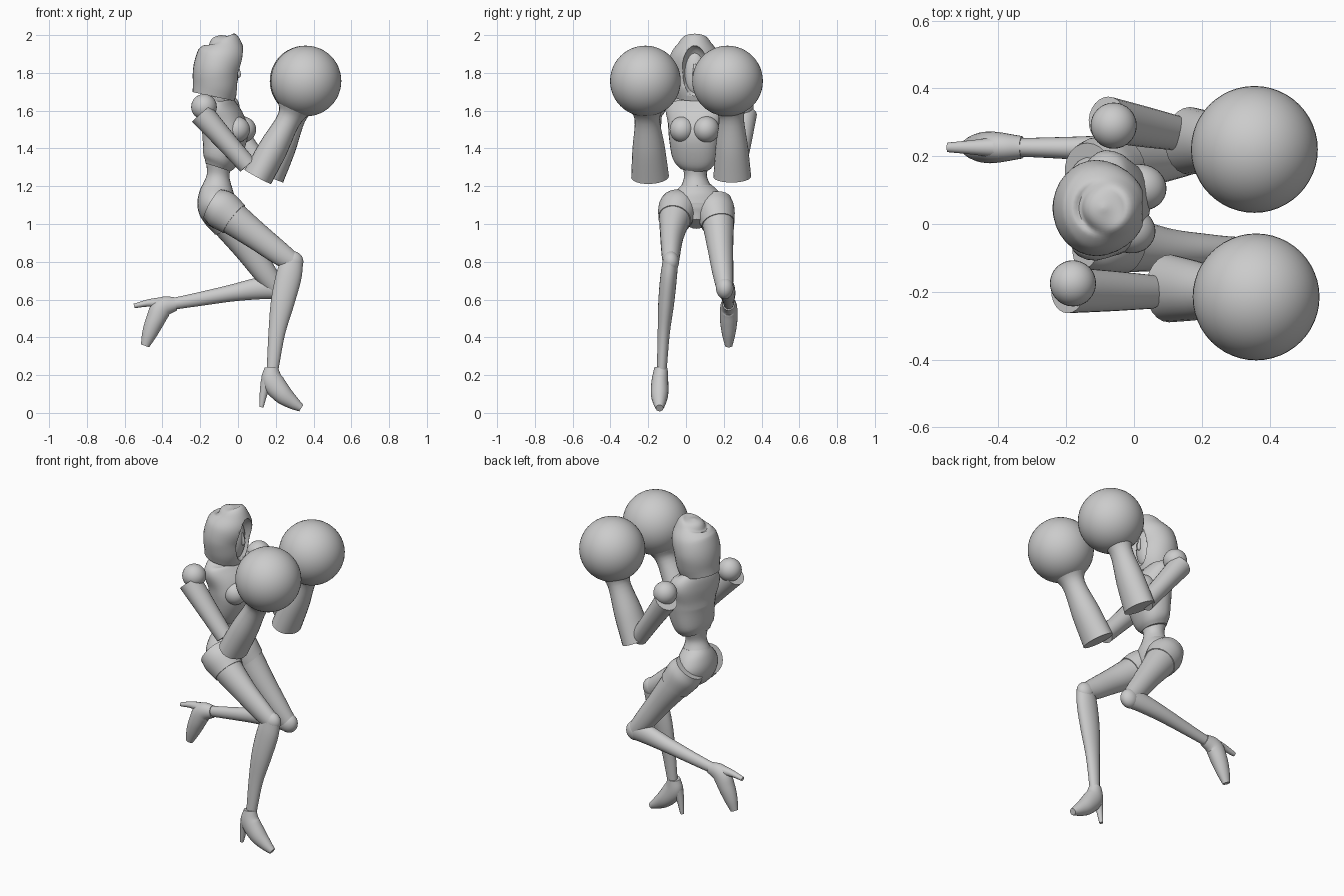
import bpy, bmesh, math
from mathutils import Vector, Matrix

if "Cube" in bpy.data.objects:
    bpy.data.objects.remove(bpy.data.objects["Cube"])

GREY = bpy.data.materials.new("plain grey")
GREY.use_nodes = True
GREY.diffuse_color = (0.6, 0.6, 0.6, 1)
GREY.node_tree.nodes["Principled BSDF"].inputs["Base Color"].default_value = GREY.diffuse_color


def finish(bm, name, angle=40):
    bmesh.ops.recalc_face_normals(bm, faces=bm.faces)
    mesh = bpy.data.meshes.new(name)
    bm.to_mesh(mesh)
    bm.free()
    mesh.materials.append(GREY)
    obj = bpy.data.objects.new(name, mesh)
    bpy.context.collection.objects.link(obj)
    bpy.ops.object.select_all(action='DESELECT')
    obj.select_set(True)
    bpy.context.view_layer.objects.active = obj
    bpy.ops.object.shade_smooth_by_angle(angle=math.radians(angle))
    return obj


def smooth_path(stations, steps):
    """Catmull-Rom through stations of (x, y, z, half width, half depth)."""
    pts = [Vector(s) for s in stations]
    pts = [2 * pts[0] - pts[1]] + pts + [2 * pts[-1] - pts[-2]]
    out = []
    for i in range(1, len(pts) - 2):
        p, q, r, s = pts[i - 1:i + 3]
        for k in range(steps):
            t = k / steps
            out.append(0.5 * (2 * q + (r - p) * t + (2 * p - 5 * q + 4 * r - s) * t * t
                              + (3 * q - p - 3 * r + s) * t ** 3))
    return out + [pts[-2]]


def loft(name, stations, side=(0, 1, 0), sides=24, steps=5, power=1.0):
    """Skin elliptical rings set square to a smooth path."""
    path = smooth_path(stations, steps)
    centres = [Vector(p[:3]) for p in path]
    bm = bmesh.new()
    rings = []
    for i, p in enumerate(path):
        t = (centres[min(i + 1, len(path) - 1)] - centres[max(i - 1, 0)]).normalized()
        u = Vector(side)
        u = (u - u.dot(t) * t).normalized()
        v = t.cross(u)
        ring = []
        for k in range(sides):
            a = math.tau * k / sides
            c, s = math.cos(a), math.sin(a)
            c, s = (math.copysign(abs(w) ** power, w) for w in (c, s))
            ring.append(bm.verts.new(centres[i] + u * c * max(p[3], 0.003) + v * s * max(p[4], 0.003)))
        rings.append(ring)
    for lower, upper in zip(rings, rings[1:]):
        for k in range(sides):
            j = (k + 1) % sides
            bm.faces.new((lower[k], lower[j], upper[j], upper[k]))
    bm.faces.new(rings[0][::-1])
    bm.faces.new(rings[-1])
    return finish(bm, name)


def ellipsoid(name, centre, radii, yaw=0, segments=32):
    bm = bmesh.new()
    place = Matrix.Translation(centre) @ Matrix.Rotation(yaw, 4, 'Z') @ Matrix.Diagonal((*radii, 1))
    bmesh.ops.create_uvsphere(bm, u_segments=segments, v_segments=segments // 2, radius=1, matrix=place)
    return finish(bm, name)


# Hooded head with a hollow face opening
MID = 0.047
hood = loft("hood", [
    (-.13, MID, 1.675, .11, .113), (-.117, MID, 1.74, .13, .123), (-.11, MID, 1.82, .142, .127),
    (-.085, MID, 1.90, .128, .125), (-.08, MID, 1.955, .09, .098), (-.09, MID, 1.985, .055, .06),
    (-.092, MID, 2.0, .004, .004)], sides=32)
cutter = ellipsoid("face_cutter", (.035, MID, 1.80), (.085, .072, .145))
cutter.hide_render = True
cut = hood.modifiers.new("face opening", 'BOOLEAN')
cut.operation = 'DIFFERENCE'
cut.object = cutter
bpy.context.view_layer.objects.active = hood
bpy.ops.object.modifier_apply(modifier=cut.name)
bpy.data.objects.remove(cutter)
ellipsoid("face", (-.06, MID, 1.80), (.062, .066, .13))
loft("nose", [(-.005, MID, 1.85, .006, .006), (.004, MID, 1.79, .012, .012), (-.004, MID, 1.775, .004, .004)],
     sides=10, steps=3)
loft("neck", [(-.10, .05, 1.62, .06, .055), (-.08, .05, 1.70, .042, .042), (-.08, .05, 1.78, .045, .045)])

# Torso, turned slightly towards the front
TWIST = (.25, .97, 0)
YAW = math.atan2(-TWIST[0], TWIST[1])
loft("ribcage", [
    (-.105, .05, 1.30, .085, .068), (-.09, .05, 1.35, .122, .092), (-.07, .05, 1.46, .14, .115),
    (-.075, .052, 1.53, .148, .112), (-.10, .055, 1.61, .165, .09), (-.11, .055, 1.66, .14, .07),
    (-.10, .05, 1.69, .06, .05)], side=TWIST, sides=28, power=.85)
for name, offset in (("front_bust", -.065), ("back_bust", .065)):
    ellipsoid(name, (.005 + offset * TWIST[0], .045 + offset * TWIST[1], 1.50), (.075, .068, .07), YAW)
loft("waist", [
    (-.10, .05, 1.33, .08, .07), (-.105, .05, 1.26, .06, .06), (-.11, .052, 1.20, .08, .078),
    (-.115, .055, 1.15, .11, .09)])
loft("pelvis", [
    (-.108, .053, 1.21, .075, .075), (-.113, .055, 1.16, .125, .093), (-.115, .055, 1.10, .15, .10),
    (-.10, .055, 1.05, .12, .09), (-.075, .055, 1.0, .045, .055)])

# Arms: shoulder, upper arm, flared forearm and ball glove
arms = {
    "front": ((-.18, -.175, 1.62), (-.195, -.195, 1.585), (.05, -.20, 1.31),
              (.105, -.19, 1.25), (.27, -.205, 1.555), (.36, -.215, 1.757)),
    "back": ((-.06, .29, 1.62), (-.08, .308, 1.585), (.14, .265, 1.28),
             (.165, .245, 1.25), (.295, .24, 1.565), (.355, .22, 1.757)),
}
for name, (shoulder, top, elbow, cuff, wrist, fist) in arms.items():
    ellipsoid(name + "_shoulder", shoulder, (.068,) * 3)
    middle = Vector(top).lerp(Vector(elbow), .5)
    loft(name + "_upper_arm", [(*top, .068, .066), (*middle, .06, .056), (*elbow, .05, .05)], steps=4)
    middle = Vector(cuff).lerp(Vector(wrist), .5)
    flare = Vector(wrist).lerp(Vector(fist), .35)
    loft(name + "_forearm", [(*cuff, .10, .08), (*middle, .086, .077), (*wrist, .067, .064),
                             (*flare, .10, .10)])
    ellipsoid(name + "_glove", fist, (.187,) * 3, segments=48)

# Standing leg at the front
front_hip = [(-.135, -.035, 1.105, .095, .085), (-.085, -.045, 1.075, .098, .10),
             (-.02, -.06, 1.025, .083, .088)]
loft("front_thigh", front_hip + [(.10, -.075, .935, .062, .073), (.22, -.08, .845, .05, .062),
                                 (.285, -.08, .80, .043, .052)])
ellipsoid("front_knee", (.29, -.08, .80), (.056, .043, .056))
loft("front_shin", [
    (.288, -.082, .81, .04, .058), (.268, -.092, .72, .044, .068), (.235, -.105, .58, .042, .062),
    (.205, -.118, .42, .032, .044), (.183, -.128, .23, .026, .031)])

# Raised leg at the back
back_hip = [(-.13, .145, 1.12, .09, .085), (-.095, .155, 1.07, .098, .10), (-.045, .17, 1.00, .084, .09)]
loft("back_thigh", back_hip + [(.05, .182, .87, .068, .073), (.14, .195, .745, .056, .062),
                               (.20, .205, .665, .045, .052)])
ellipsoid("back_knee", (.205, .205, .66), (.056, .046, .058))
loft("back_shin", [
    (.215, .205, .66, .042, .056), (.12, .212, .66, .045, .058), (-.03, .22, .635, .042, .045),
    (-.19, .224, .605, .033, .037), (-.34, .226, .578, .027, .031)])

# Raised trim of the leg openings
for name, hip in (("front", front_hip), ("back", back_hip)):
    loft(name + "_hip_trim", [(*s[:3], s[3] + .005, s[4] + .005) for s in hip])

# High-heeled feet
loft("front_foot", [
    (.176, -.132, .24, .035, .036), (.182, -.138, .17, .044, .058), (.235, -.14, .10, .046, .052),
    (.29, -.14, .055, .034, .036), (.335, -.14, .025, .02, .02)])
loft("front_heel", [
    (.155, -.138, .17, .032, .035), (.137, -.14, .11, .02, .022), (.124, -.14, .03, .012, .011)], sides=12)
loft("back_foot", [
    (-.33, .226, .578, .033, .036), (-.40, .226, .558, .045, .055), (-.438, .226, .49, .046, .05),
    (-.468, .226, .42, .036, .04), (-.492, .226, .355, .02, .023)])
loft("back_heel", [
    (-.40, .226, .58, .032, .034), (-.47, .226, .582, .022, .02), (-.55, .226, .566, .014, .012)], sides=12)
